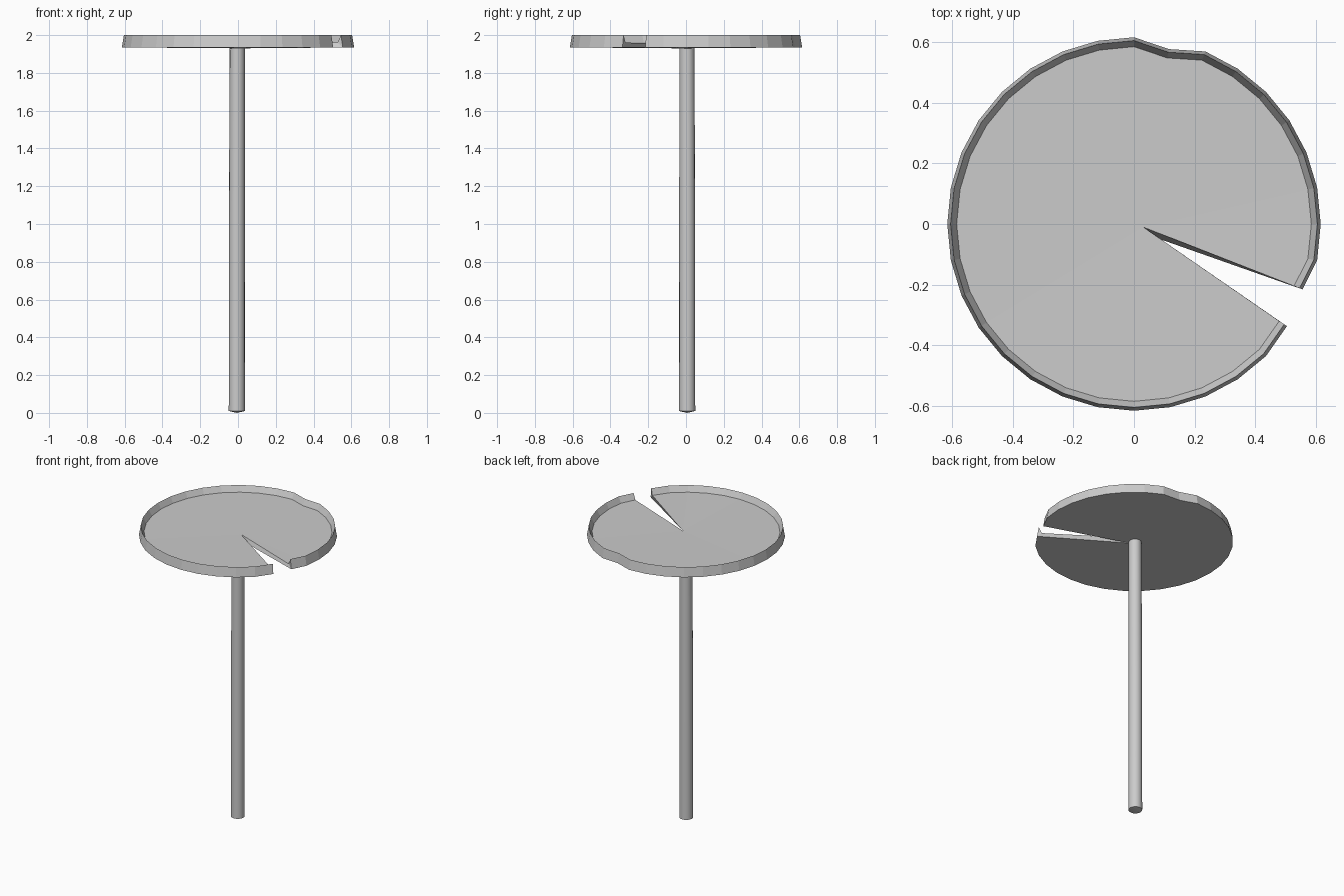
import bpy, bmesh, math

if "Cube" in bpy.data.objects:
    bpy.data.objects.remove(bpy.data.objects["Cube"])

SIDES = 32
STEP = 2 * math.pi / SIDES


def finish(name, bm):
    bmesh.ops.recalc_face_normals(bm, faces=bm.faces)
    mesh = bpy.data.meshes.new(name)
    bm.to_mesh(mesh)
    bm.free()
    obj = bpy.data.objects.new(name, mesh)
    bpy.context.collection.objects.link(obj)
    return obj


# Lily pad: notched disc with a low wedge-shaped rim
bm = bmesh.new()
profile = [(0.615, 1.935), (0.604, 2.0), (0.584, 1.96)]  # bottom edge, ridge, floor edge
scale = {-2: 0.968, 7: 0.955, 29: 0.985}                 # notch corners and dent
columns = []
for k in range(-2, SIDES - 2):
    a, s = k * STEP, scale.get(k, 1.0)
    if k == -2:
        a += math.radians(1.3)
    columns.append([bm.verts.new((r * s * math.cos(a), r * s * math.sin(a), z))
                    for r, z in profile])
floor_apex = bm.verts.new((0.03, -0.01, 1.955))
base_apex = bm.verts.new((0.012, -0.024, 1.93))

for c, d in zip(columns, columns[1:]):
    bm.faces.new((c[0], d[0], d[1], c[1]))    # outer rim
    bm.faces.new((c[1], d[1], d[2], c[2]))    # inner rim
    bm.faces.new((c[2], d[2], floor_apex))    # floor
    bm.faces.new((d[0], c[0], base_apex))     # underside
for c in (columns[0], columns[-1]):           # notch sides
    bm.faces.new(c)
    bm.faces.new((c[0], c[2], floor_apex, base_apex))
finish("lily_pad", bm)

# Stem: long round stalk with a barely domed foot
bm = bmesh.new()
n = 16
rings = []
for x, y, z, r in [(-0.006, 0.006, 0.01, 0.043), (-0.006, 0.006, 1.0, 0.042),
                   (-0.004, 0.005, 1.94, 0.04)]:
    rings.append([bm.verts.new((x + r * math.cos(2 * math.pi * i / n),
                                y + r * math.sin(2 * math.pi * i / n), z))
                  for i in range(n)])
for lo, hi in zip(rings, rings[1:]):
    for i in range(n):
        j = (i + 1) % n
        bm.faces.new((lo[i], lo[j], hi[j], hi[i]))
foot = bm.verts.new((-0.006, 0.006, 0.0))
for i in range(n):
    bm.faces.new((rings[0][(i + 1) % n], rings[0][i], foot))
bm.faces.new(rings[-1])
stem = finish("stem", bm)
bpy.context.view_layer.objects.active = stem
stem.select_set(True)
bpy.ops.object.shade_smooth_by_angle(angle=math.radians(35))
